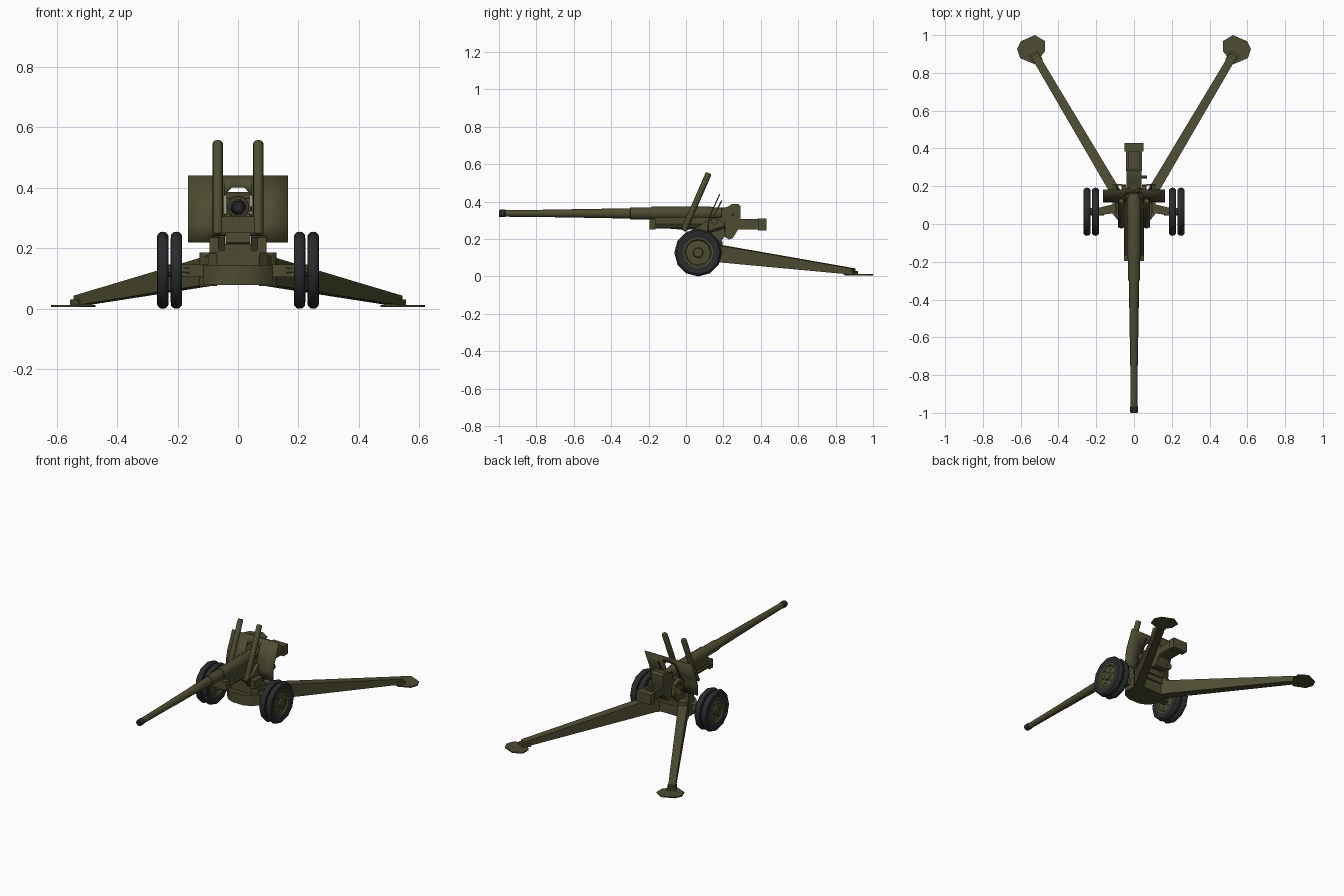
import bpy, bmesh, math
from mathutils import Vector

if "Cube" in bpy.data.objects:
    bpy.data.objects.remove(bpy.data.objects["Cube"])


def material(name, rgb):
    m = bpy.data.materials.new(name)
    m.diffuse_color = (*rgb, 1)
    m.use_nodes = True
    m.node_tree.nodes["Principled BSDF"].inputs["Base Color"].default_value = m.diffuse_color
    return m


OLIVE = material("olive_paint", (0.074, 0.072, 0.031))
DARK = material("dark_rubber", (0.022, 0.024, 0.026))


def finish(name, bm, mat):
    bmesh.ops.remove_doubles(bm, verts=bm.verts, dist=1e-5)
    bmesh.ops.recalc_face_normals(bm, faces=bm.faces)
    me = bpy.data.meshes.new(name)
    bm.to_mesh(me)
    bm.free()
    me.materials.append(mat)
    ob = bpy.data.objects.new(name, me)
    bpy.context.collection.objects.link(ob)
    return ob


def loft(name, a, b, mat=OLIVE):
    """Solid between two matching outlines."""
    bm = bmesh.new()
    va, vb = [bm.verts.new(p) for p in a], [bm.verts.new(p) for p in b]
    n = len(a)
    bm.faces.new(va)
    bm.faces.new(vb[::-1])
    for i in range(n):
        j = (i + 1) % n
        bm.faces.new((va[i], vb[i], vb[j], va[j]))
    return finish(name, bm, mat)


def side_prism(name, yz, x0, x1, mat=OLIVE):
    return loft(name, [(x0, y, z) for y, z in yz], [(x1, y, z) for y, z in yz], mat)


def plan_prism(name, xy, z0, z1, mat=OLIVE):
    return loft(name, [(x, y, z0) for x, y in xy], [(x, y, z1) for x, y in xy], mat)


def box(name, x, y, z, mat=OLIVE):
    return side_prism(name, [(y[0], z[0]), (y[1], z[0]), (y[1], z[1]), (y[0], z[1])], *x, mat)


def lathe(name, origin, axis, profile, sides, mat=OLIVE, closed=False):
    """Spin (radius, distance along axis) points about an axis."""
    axis = Vector(axis).normalized()
    u = axis.orthogonal().normalized()
    if abs(axis.x) > 0.9:
        u = Vector((0, 0, 1))
    v = axis.cross(u)
    bm = bmesh.new()
    rings = []
    for r, d in profile:
        c = Vector(origin) + axis * d
        rings.append([bm.verts.new(c + u * r * math.cos(t) + v * r * math.sin(t))
                      for t in (2 * math.pi * i / sides for i in range(sides))])
    pairs = list(zip(rings, rings[1:])) + ([(rings[-1], rings[0])] if closed else [])
    for a, b in pairs:
        for i in range(sides):
            j = (i + 1) % sides
            bm.faces.new((a[i], a[j], b[j], b[i]))
    return finish(name, bm, mat)


def rod(name, a, b, r, sides=12, mat=OLIVE):
    a, b = Vector(a), Vector(b)
    n = (b - a).length
    return lathe(name, a, b - a, [(0, 0), (r, 0), (r, n), (0, n)], sides, mat)


# Barrel with dark muzzle ring and bore
BZ = 0.337
Y = (0, 1, 0)
lathe("muzzle_ring", (0, 0, BZ), Y, [(0, -.90), (.011, -.90), (.011, -1), (.018, -1),
      (.020, -.995), (.020, -.967), (.016, -.965)], 16, DARK)
lathe("barrel", (0, 0, BZ), Y, [(.012, -.966), (.0175, -.966), (.019, -.83), (.019, -.825), (.021, -.65),
      (.022, -.645), (.024, -.46), (.025, -.455), (.027, -.30), (.032, -.298), (.032, -.19),
      (.032, .22), (0, .22)], 16)
lathe("recoil_sleeve", (0, 0, BZ), Y, [(0, -.185), (.036, -.185), (.037, -.17), (.037, .13),
      (.030, .155), (0, .155)], 16)

# Cradle and recoil gear below the barrel
side_prism("cradle", [(-.17, .262), (-.17, .315), (.22, .315), (.22, .25), (-.02, .25)], -.04, .04)
box("cradle_front_cap", (-.054, .054), (-.195, -.163), (.25, .306))
for s in (-1, 1):
    rod("recoil_cylinder", (s * .04, -.185, .268), (s * .04, .1, .268), .012, 10)

# Breech and rear recoil guard
side_prism("breech", [(.19, .22), (.23, .198), (.25, .205), (.275, .245), (.292, .27), (.292, .375),
                      (.28, .387), (.245, .387), (.222, .372), (.19, .365)], -.041, .041)
for s in (-1, 1):
    box("guard_rail", (s * .026, s * .042), (.28, .40), (.262, .308))
box("guard_floor", (-.038, .038), (.22, .40), (.252, .268))
box("guard_end_block", (-.051, .051), (.385, .43), (.247, .31))
rod("breech_handle", (.04, .25, .33), (.07, .25, .33), .008, 8)

# Shield: bent plate with an arched barrel opening
prof = [(.118, .22), (.119, .28), (.131, .33), (.180, .44)]


def bend(z):
    for (y0, z0), (y1, z1) in zip(prof, prof[1:]):
        if z <= z1 + 1e-6:
            return y0 + (y1 - y0) * (z - z0) / (z1 - z0)


cols = [(-.165, .22), (-.044, .22), (-.044, .375), (-.022, .402), (.022, .402),
        (.044, .375), (.044, .22), (.165, .22)]
bm = bmesh.new()
for (xa, za), (xb, zb) in zip(cols, cols[1:]):
    if xa == xb:
        continue
    levels = [z for _, z in prof] if za == zb == .22 else [None, .44]
    for lo, hi in zip(levels, levels[1:]):
        a, b = (za, zb) if lo is None else (lo, lo)
        bm.faces.new([bm.verts.new((x, bend(z), z)) for x, z in
                      ((xa, a), (xb, b), (xb, hi), (xa, hi))])
shield = finish("shield", bm, OLIVE)
mod = shield.modifiers.new("thickness", 'SOLIDIFY')
mod.thickness = .006
mod.offset = 0

# Lower carriage, turntable and saddle
plan_prism("lower_carriage", [(-.115, .17), (-.115, .055), (-.085, .02), (-.04, .0), (.04, .0),
                              (.085, .02), (.115, .055), (.115, .17)], .078, .145)
plan_prism("carriage_deck", [(-.10, .18), (-.10, .06), (-.07, .03), (.07, .03), (.10, .06),
                             (.10, .18)], .145, .183)
box("saddle_base", (-.066, .066), (.03, .19), (.18, .215))
for s in (-1, 1):
    side_prism("saddle_cheek", [(.0, .235), (.03, .19), (.19, .19), (.21, .225), (.20, .29),
                                (.15, .315), (.10, .29), (.05, .255)], s * .043, s * .066)
    rod("trunnion", (s * .03, .15, .295), (s * .078, .15, .295), .018, 10)

    # Balancing cylinder
    low, high = Vector((s * .067, -.012, .245)), Vector((s * .067, .122, .553))
    n = (high - low).length
    lathe("balance_cylinder", low, high - low, [(0, 0), (.013, 0), (.017, .01), (.017, n - .006),
                                                (.013, n), (0, n)], 12)
    rod("balance_bracket", (s * .04, -.008, .252), (s * .085, -.008, .252), .011, 8)

    # Thin inner guard plate
    side_prism("inner_guard", [(.14, .315), (.15, .315), (.195, .405), (.187, .405)],
               s * .060, s * .066)

    # Aiming gear and handwheel
    box("aiming_gearbox", (s * .066, s * .095), (.03, .11), (.185, .235))
    rod("handwheel", (s * .09, .205, .265), (s * .09, .212, .265), .026, 12)
    rod("handwheel_shaft", (s * .09, .11, .235), (s * .09, .21, .265), .006, 8)

    # Axle arm
    plan_prism("axle_arm", [(s * .09, .06), (s * .09, .11), (s * .19, .085), (s * .19, .045)],
               .105, .147)
    rod("axle", (s * .16, .065, .127), (s * .262, .065, .127), .02, 10)

    # Twin wheels
    for cx in (.204, .249):
        c = (s * cx, .065, .1275)
        lathe("tyre", c, (1, 0, 0), [(.082, -.014), (.10, -.019), (.117, -.018), (.1255, -.010),
              (.1275, 0), (.1255, .010), (.117, .018), (.10, .019), (.082, .014)], 12, DARK, True)
        lathe("wheel_disc", c, (1, 0, 0), [(0, -.018), (.024, -.018), (.028, -.009), (.066, -.006),
              (.072, -.014), (.084, -.014), (.084, .014), (.072, .014), (.066, .006),
              (.028, .009), (.024, .018), (0, .018)], 12)
        for k in range(6):
            t = math.pi / 3 * k
            y, z = .065 + .045 * math.cos(t), .1275 + .045 * math.sin(t)
            rod("wheel_nut", (s * (cx - .012), y, z), (s * (cx + .012), y, z), .005, 6)

    # Trail leg
    along = Vector((.42, .71, 0)).normalized()
    side = Vector((along.y, -along.x, 0))
    ends = []
    for x, y, half, z0, z1 in ((.063, .11, .028, .083, .180), (.527, .895, .021, .010, .043)):
        pts = []
        for w, z in ((-1, z0), (1, z0), (1, z1), (-1, z1)):
            p = Vector((x, y, z)) + side * half * w
            pts.append((p.x * s, p.y, p.z))
        ends.append(pts)
    loft("trail_leg", *ends)
    rod("trail_hinge", (s * .098, .165, .075), (s * .098, .165, .187), .03, 12)

    # Trail end block and spade plate
    block = [Vector((.515, .875, 0)) + along * a + side * b
             for a, b in ((-.02, -.026), (.035, -.026), (.035, .026), (-.02, .026))]
    plan_prism("trail_end_block", [(p.x * s, p.y) for p in block], .008, .030)
    plan_prism("spade_plate", [(s * x, y) for x, y in (
        (.619, .926), (.598, .968), (.524, 1.0), (.471, .968), (.471, .915),
        (.513, .862), (.529, .847), (.603, .878))], .005, .012)

# Smooth shading with sharp edges kept
for ob in bpy.data.objects:
    ob.select_set(True)
bpy.context.view_layer.objects.active = shield
bpy.ops.object.shade_smooth_by_angle(angle=math.radians(35))
